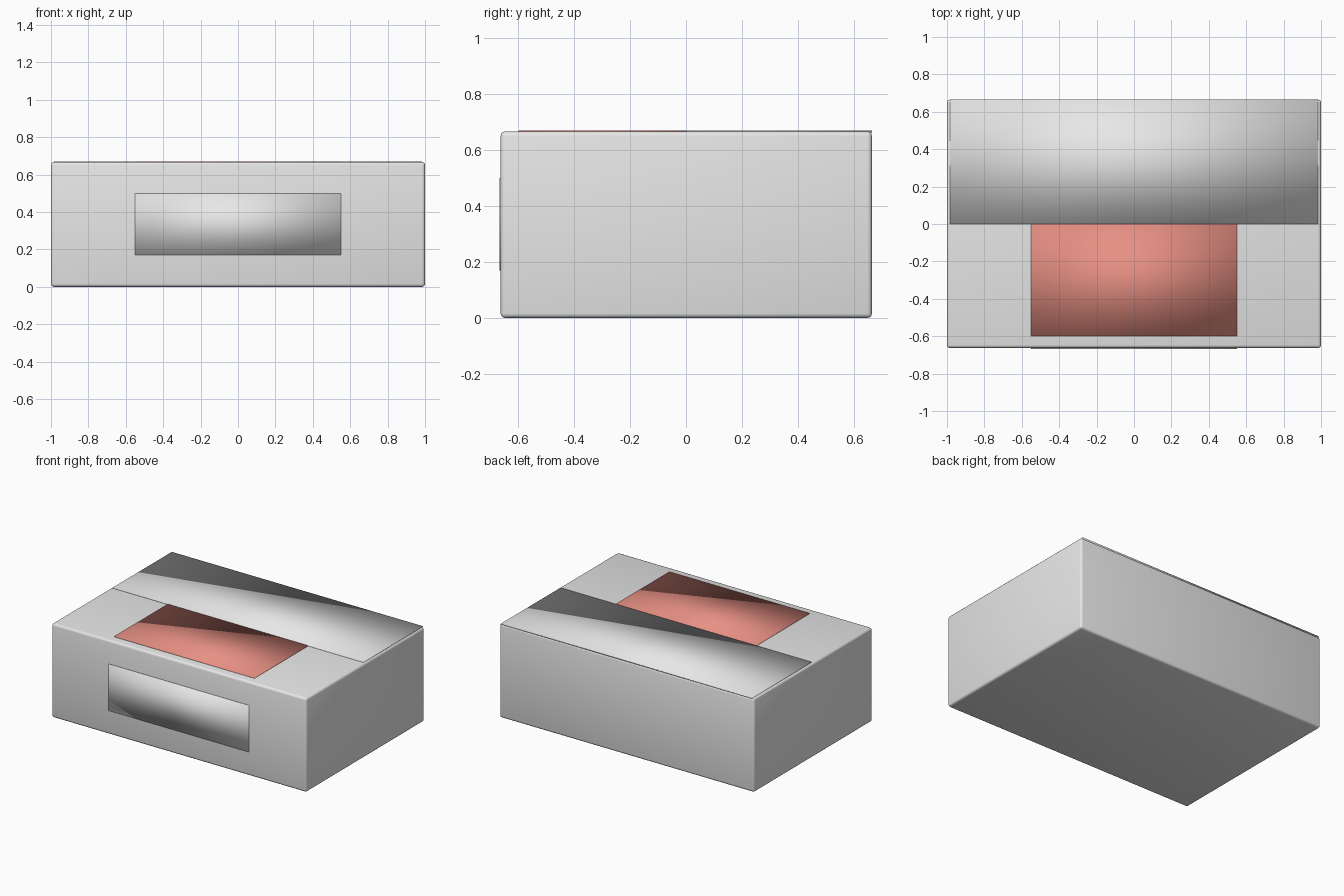
import bpy
import math

if "Cube" in bpy.data.objects:
    bpy.data.objects.remove(bpy.data.objects["Cube"])


def make_material(name, rgb):
    mat = bpy.data.materials.new(name)
    mat.diffuse_color = (*rgb, 1.0)
    mat.use_nodes = True
    mat.node_tree.nodes["Principled BSDF"].inputs["Base Color"].default_value = mat.diffuse_color
    return mat


GREY = make_material("light grey", (0.8, 0.8, 0.8))
RED = make_material("soft red", (0.8, 0.28, 0.23))


def box(name, lo, hi, mat):
    """Axis-aligned box between two corners."""
    bpy.ops.mesh.primitive_cube_add(size=1, location=[(a + b) / 2 for a, b in zip(lo, hi)])
    ob = bpy.context.object
    ob.name = name
    ob.scale = [b - a for a, b in zip(lo, hi)]
    bpy.ops.object.transform_apply(location=False, rotation=False, scale=True)
    ob.data.materials.append(mat)
    return ob


# Main body with softly rounded edges
body = box("body", (-1, -0.663, 0), (1, 0.665, 0.667), GREY)
bevel = body.modifiers.new("rounded_edges", "BEVEL")
bevel.width = 0.016
bevel.segments = 3
bpy.ops.object.modifier_apply(modifier=bevel.name)
bpy.ops.object.shade_smooth_by_angle(angle=math.radians(40))

# Thin smooth-shaded plates: rear top cover, red top panel, front panel
for name, lo, hi, mat in (
    ("rear_top_cover", (-0.985, 0.0, 0.664), (0.985, 0.665, 0.671), GREY),
    ("red_top_panel", (-0.55, -0.60, 0.664), (0.55, 0.0, 0.671), RED),
    ("front_panel", (-0.55, -0.667, 0.17), (0.55, -0.660, 0.50), GREY),
):
    box(name, lo, hi, mat)
    bpy.ops.object.shade_smooth()
